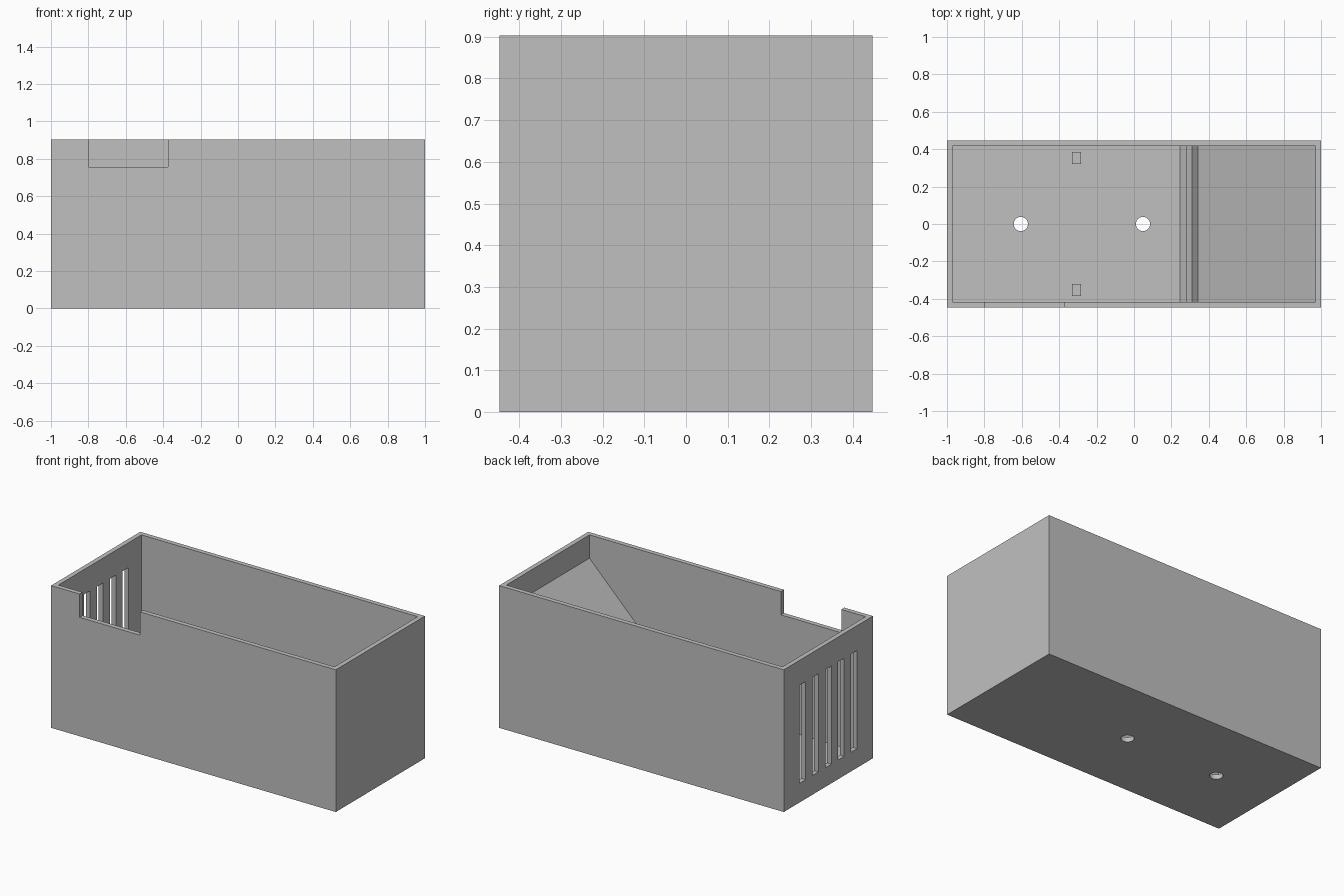
import bpy, bmesh
from mathutils import Matrix, Vector

cube = bpy.data.objects.get("Cube")
if cube:
    bpy.data.objects.remove(cube, do_unlink=True)

HX, HY, H, T = 1.0, 0.447, 0.903, 0.03   # half length, half width, height, wall

grey = bpy.data.materials.new("light_grey")
grey.use_nodes = True
colour = (0.53, 0.53, 0.53, 1)
grey.diffuse_color = colour
grey.node_tree.nodes["Principled BSDF"].inputs["Base Color"].default_value = colour


def finish(name, bm):
    bmesh.ops.recalc_face_normals(bm, faces=bm.faces)
    mesh = bpy.data.meshes.new(name)
    bm.to_mesh(mesh)
    bm.free()
    mesh.materials.append(grey)
    obj = bpy.data.objects.new(name, mesh)
    bpy.context.collection.objects.link(obj)
    return obj


def box(name, x, y, z):
    """Box from (min, max) pairs."""
    low, high = Vector((x[0], y[0], z[0])), Vector((x[1], y[1], z[1]))
    bm = bmesh.new()
    place = Matrix.Translation((low + high) / 2) @ Matrix.Diagonal((*(high - low), 1))
    bmesh.ops.create_cube(bm, size=1, matrix=place)
    return finish(name, bm)


def cylinder(name, x, y, radius, height):
    bm = bmesh.new()
    bmesh.ops.create_cone(bm, cap_ends=True, segments=32, radius1=radius, radius2=radius,
                          depth=height, matrix=Matrix.Translation((x, y, 0)))
    return finish(name, bm)


def extrude_profile(name, points, half_width):
    """Solid with an x-z profile, stretched along y."""
    bm = bmesh.new()
    face = bm.faces.new([bm.verts.new((x, -half_width, z)) for x, z in points])
    new = bmesh.ops.extrude_face_region(bm, geom=[face])["geom"]
    verts = [v for v in new if isinstance(v, bmesh.types.BMVert)]
    bmesh.ops.translate(bm, verts=verts, vec=(0, 2 * half_width, 0))
    return finish(name, bm)


def cut(target, cutter):
    cutter.hide_render = True
    mod = target.modifiers.new("cut", "BOOLEAN")
    mod.operation = "DIFFERENCE"
    mod.solver = "EXACT"
    mod.object = cutter
    bpy.context.view_layer.objects.active = target
    bpy.ops.object.modifier_apply(modifier=mod.name)
    bpy.data.objects.remove(cutter, do_unlink=True)


# Open-topped case
case = box("case", (-HX, HX), (-HY, HY), (0, H))
cut(case, box("cavity", (-HX + T, HX - T), (-HY + T, HY - T), (T, H + 0.1)))

# Notch in the front rim
cut(case, box("notch", (-0.8, -0.375), (-HY - 0.1, -HY + T + 0.02), (0.755, H + 0.1)))

# Vent slots in the end wall
for i in range(-2, 3):
    y = i * 0.129
    cut(case, box("slot", (-HX - 0.1, -HX + T + 0.05), (y - 0.03, y + 0.03), (0.122, 0.745)))

# Mounting holes through the floor
for x in (-0.605, 0.048):
    cut(case, cylinder("hole", x, 0, 0.038, 0.2))

# Sloped floor and the square lip across it
inside = HY - T
foot, end = 0.245, HX - T
extrude_profile("ramp", [(foot, T), (end, T), (end, T + end - foot)], inside)
s = 0.0325
lip_x = foot + 2 * s
lip_z = T + 2 * s
extrude_profile("ramp_lip", [(lip_x, lip_z), (lip_x + s, lip_z + s),
                             (lip_x, lip_z + 2 * s), (lip_x - s, lip_z + s)], inside)

# Small locating pegs on the floor
for side, name in ((1, "back_peg"), (-1, "front_peg")):
    y = side * 0.353
    box(name, (-0.332, -0.284), (y - 0.032, y + 0.032), (T, 0.1))
